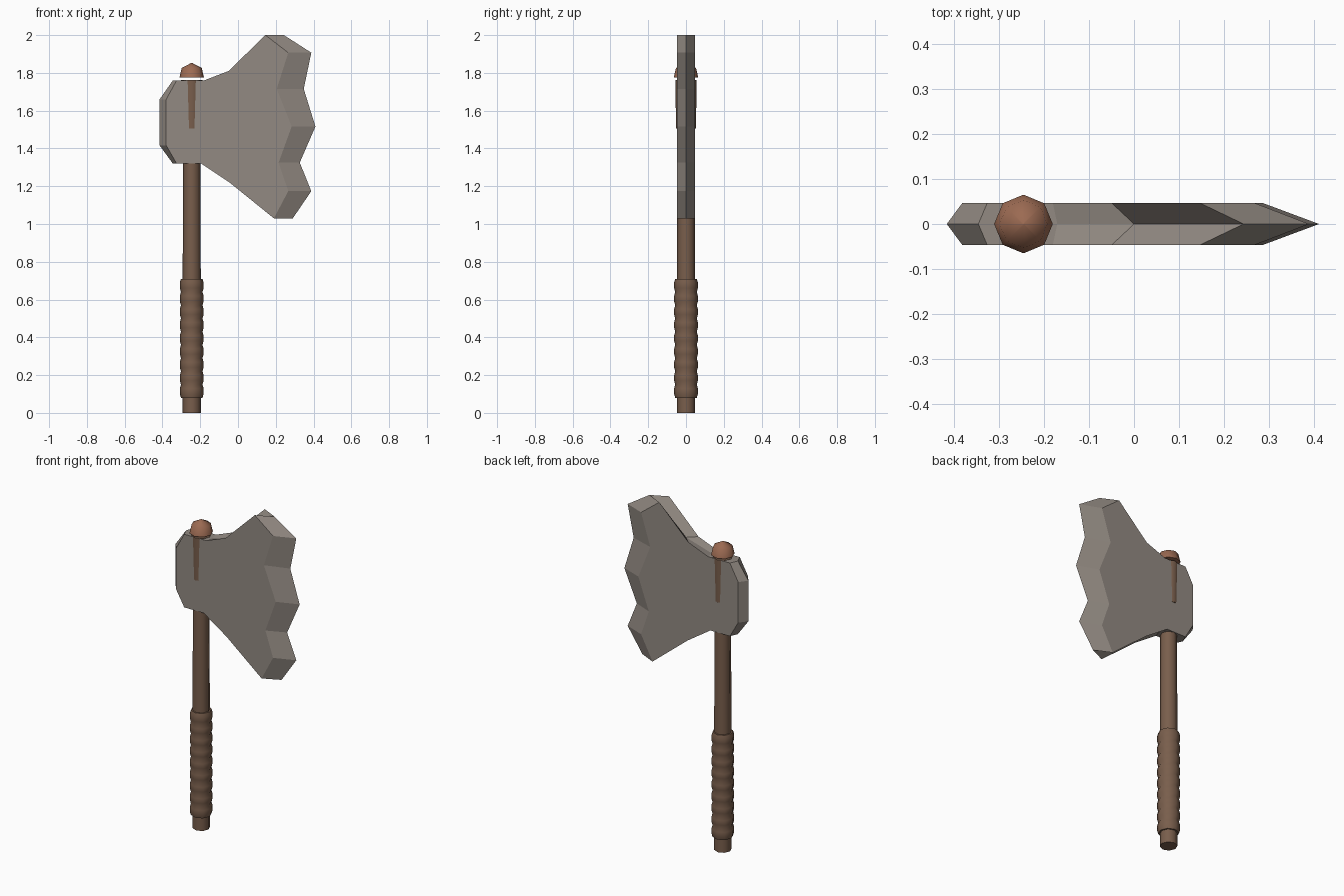
import bpy, bmesh, math

if "Cube" in bpy.data.objects:
    bpy.data.objects.remove(bpy.data.objects["Cube"])

AXIS_X = -0.245   # handle axis
SIDES = 8


def material(name, rgb):
    m = bpy.data.materials.new(name)
    m.diffuse_color = (*rgb, 1)
    m.use_nodes = True
    m.node_tree.nodes["Principled BSDF"].inputs["Base Color"].default_value = m.diffuse_color
    return m


STONE = material("grey stone", (0.29, 0.255, 0.225))
WOOD = material("brown wood", (0.19, 0.112, 0.072))
COPPER = material("reddish brown", (0.33, 0.145, 0.085))


def finish(name, bm, mat, smooth_angle=None):
    bmesh.ops.recalc_face_normals(bm, faces=bm.faces[:])
    me = bpy.data.meshes.new(name)
    bm.to_mesh(me)
    bm.free()
    me.materials.append(mat)
    ob = bpy.data.objects.new(name, me)
    bpy.context.collection.objects.link(ob)
    if smooth_angle:
        bpy.ops.object.select_all(action='DESELECT')
        bpy.context.view_layer.objects.active = ob
        ob.select_set(True)
        bpy.ops.object.shade_smooth_by_angle(angle=math.radians(smooth_angle))
    return ob


def lathe(name, profile, mat, smooth_angle=60):
    """Closed turned part from (radius, z) pairs, listed bottom to top."""
    bm = bmesh.new()
    rings = []
    for r, z in profile:
        rings.append([bm.verts.new((AXIS_X + r * math.cos(2 * math.pi * i / SIDES),
                                    r * math.sin(2 * math.pi * i / SIDES), z))
                      for i in range(SIDES)])
    for a, b in zip(rings, rings[1:]):
        for i in range(SIDES):
            j = (i + 1) % SIDES
            bm.faces.new((a[i], a[j], b[j], b[i]))
    bm.faces.new(rings[0])
    bm.faces.new(rings[-1])
    return finish(name, bm, mat, smooth_angle)


# Axe head: (x on the flat cheek, x on the central ridge, z)
outline = [
    (-0.38, -0.415, 1.66), (-0.325, -0.345, 1.76), (-0.18, -0.17, 1.76),
    (-0.05, 0.0, 1.81), (0.145, 0.243, 2.0), (0.266, 0.388, 1.907),
    (0.205, 0.348, 1.715), (0.284, 0.41, 1.516), (0.215, 0.327, 1.325),
    (0.266, 0.388, 1.174), (0.19, 0.29, 1.03), (-0.045, 0.0, 1.22),
    (-0.195, -0.18, 1.32), (-0.325, -0.345, 1.32), (-0.38, -0.415, 1.416),
]
HALF = 0.047
bm = bmesh.new()
front = [bm.verts.new((x, -HALF, z)) for x, _, z in outline]
ridge = [bm.verts.new((x, 0, z)) for _, x, z in outline]
back = [bm.verts.new((x, HALF, z)) for x, _, z in outline]
for a, b in ((front, ridge), (ridge, back)):
    for i in range(len(outline)):
        j = (i + 1) % len(outline)
        bm.faces.new((a[i], a[j], b[j], b[i]))
bm.faces.new(front)
bm.faces.new(back)
finish("axe_head", bm, STONE)

# Handle shaft, and the flared peg that shows through both cheeks
lathe("handle", [(0.048, 0), (0.048, 0.71), (0.045, 1.51)], WOOD)
lathe("head_peg", [(0.053, 1.505), (0.056, 1.762)], WOOD)

# Ribbed grip
RIBS, Z0, Z1 = 9, 0.08, 0.71
step = (Z1 - Z0) / RIBS
grip = [(0.057, Z0)]
for k in range(RIBS):
    grip += [(0.063, Z0 + (k + 0.3) * step), (0.063, Z0 + (k + 0.7) * step),
             (0.057, Z0 + (k + 1) * step)]
lathe("grip", grip, WOOD)

# Pommel knob on top
lathe("top_knob", [(0.065, 1.775), (0.053, 1.826), (0.002, 1.853)], COPPER)
